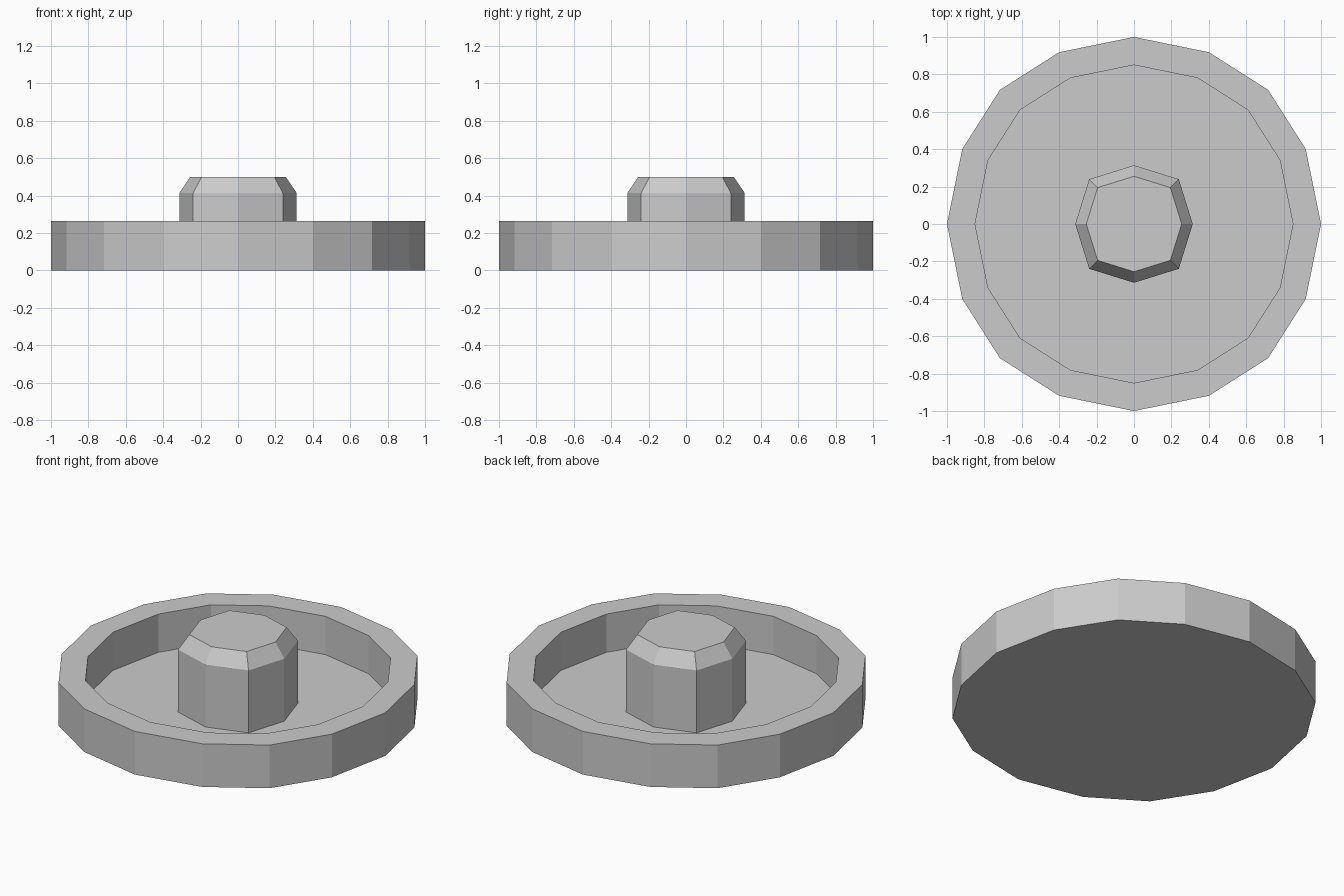
import bpy
import bmesh

if "Cube" in bpy.data.objects:
    bpy.data.objects.remove(bpy.data.objects["Cube"])

FLOOR, RIM = 0.03, 0.265

# One quarter of each cross-section at unit radius
DISH = [(1.0, 0.0), (0.918, 0.401), (0.717, 0.717), (0.401, 0.918)]
KNOB = [(1.0, 0.0), (0.763, 0.763)]


def ring(quarter):
    """Repeat a quarter outline four times around z."""
    pts, out = quarter, []
    for _ in range(4):
        out += pts
        pts = [(-y, x) for x, y in pts]
    return out


def loft(name, quarter, levels):
    """Skin a closed solid through (scale, height) levels."""
    bm = bmesh.new()
    rows = [[bm.verts.new((x * s, y * s, z)) for x, y in ring(quarter)]
            for s, z in levels]
    n = len(rows[0])
    for a, b in zip(rows, rows[1:]):
        for i in range(n):
            j = (i + 1) % n
            bm.faces.new((a[i], a[j], b[j], b[i]))
    bm.faces.new(rows[0][::-1])
    bm.faces.new(rows[-1])
    bmesh.ops.recalc_face_normals(bm, faces=bm.faces)
    mesh = bpy.data.meshes.new(name)
    bm.to_mesh(mesh)
    bm.free()
    obj = bpy.data.objects.new(name, mesh)
    bpy.context.collection.objects.link(obj)
    return obj


# Shallow dish: outer wall, flat rim, inner wall, floor
loft("dish", DISH, [(1, 0), (1, RIM), (0.85, RIM), (0.85, FLOOR)])

# Central knob with a chamfered top
loft("center_knob", KNOB, [(0.314, FLOOR), (0.314, 0.413), (0.255, 0.5)])
